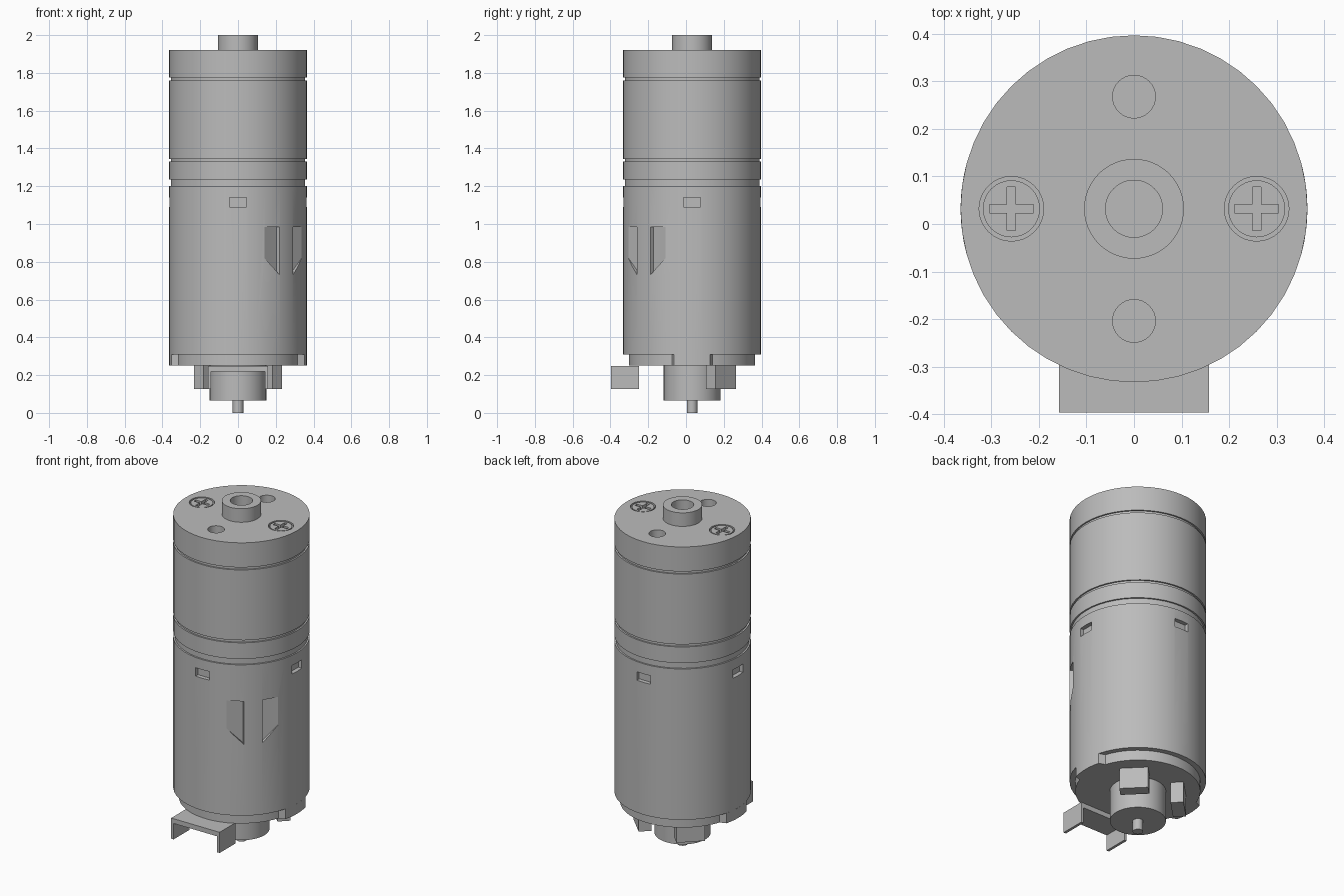
import bpy
import bmesh
from math import pi, sin, cos, radians
from mathutils import Matrix, Vector

cube = bpy.data.objects.get("Cube")
if cube:
    bpy.data.objects.remove(cube, do_unlink=True)

AXIS_Y = 0.032
R = 0.365
SEGS = 48

grey = bpy.data.materials.new("metal_grey")
grey.use_nodes = True
grey.diffuse_color = (0.5, 0.5, 0.5, 1)
grey.node_tree.nodes["Principled BSDF"].inputs["Base Color"].default_value = (0.5, 0.5, 0.5, 1)


def finish(name, bm):
    bmesh.ops.recalc_face_normals(bm, faces=bm.faces[:])
    mesh = bpy.data.meshes.new(name)
    bm.to_mesh(mesh)
    bm.free()
    mesh.materials.append(grey)
    obj = bpy.data.objects.new(name, mesh)
    bpy.context.collection.objects.link(obj)
    return obj


def lathe(name, profile, x=0, y=AXIS_Y, segs=SEGS):
    """Spin (radius, z) points about a vertical axis."""
    bm = bmesh.new()
    verts = [bm.verts.new((r, 0, z)) for r, z in profile]
    edges = [bm.edges.new(pair) for pair in zip(verts, verts[1:])]
    bmesh.ops.spin(bm, geom=verts + edges, cent=(0, 0, 0), axis=(0, 0, 1),
                   angle=2 * pi, steps=segs)
    bmesh.ops.remove_doubles(bm, verts=bm.verts[:], dist=1e-5)
    bmesh.ops.translate(bm, verts=bm.verts[:], vec=(x, y, 0))
    return finish(name, bm)


def cylinder(name, r, z0, z1, x=0, y=AXIS_Y, segs=SEGS):
    return lathe(name, [(0, z0), (r, z0), (r, z1), (0, z1)], x, y, segs)


def prism(name, points, d0, d1, matrix=Matrix()):
    """Extrude a flat outline from depth d0 to d1."""
    bm = bmesh.new()
    face = bm.faces.new([bm.verts.new((u, v, d0)) for u, v in points])
    top = bmesh.ops.extrude_face_region(bm, geom=[face])["geom"]
    bmesh.ops.translate(bm, vec=(0, 0, d1 - d0),
                        verts=[v for v in top if isinstance(v, bmesh.types.BMVert)])
    bm.transform(matrix)
    return finish(name, bm)


def box(name, size, centre, angle=0):
    bm = bmesh.new()
    bmesh.ops.create_cube(bm, size=1)
    bm.transform(Matrix.Translation(centre) @ Matrix.Rotation(angle, 4, 'Z')
                 @ Matrix.Diagonal((*size, 1)))
    return finish(name, bm)


def cut(obj, cutters):
    for c in cutters:
        c.hide_render = True
        mod = obj.modifiers.new("cut", 'BOOLEAN')
        mod.operation = 'DIFFERENCE'
        mod.solver = 'EXACT'
        mod.object = c
    bpy.context.view_layer.update()
    graph = bpy.context.evaluated_depsgraph_get()
    mesh = bpy.data.meshes.new_from_object(obj.evaluated_get(graph))
    obj.modifiers.clear()
    obj.data = mesh
    for c in cutters:
        bpy.data.objects.remove(c, do_unlink=True)


def around(angle, radius, z):
    return Vector((radius * cos(angle), AXIS_Y + radius * sin(angle), z))


# Motor can with four small slots and a pair of wedge-shaped vents
can = cylinder("motor_can", R, 0.31, 1.2)
cutters = [box("slot_cutter", (0.05, 0.09, 0.05), around(k * pi / 2, R, 1.115), k * pi / 2)
           for k in range(4)]
diagonal = radians(-45)
radial = Vector((cos(diagonal), sin(diagonal), 0))
tangent = Vector((-sin(diagonal), cos(diagonal), 0))
frame = Matrix((tangent, (0, 0, 1), radial)).transposed().to_4x4()
frame.translation = (0, AXIS_Y, 0)
for s in (-1, 1):
    outline = [(s * 0.05, 0.985), (s * 0.14, 0.985), (s * 0.14, 0.82), (s * 0.05, 0.73)]
    cutters.append(prism("vent_cutter", outline, 0.337, 0.45, frame))
cut(can, cutters)

# Gearbox with grooves and a hollow output boss
G = R - 0.009
gearbox = lathe("gearbox", [
    (0, 1.2), (G, 1.2), (G, 1.235), (R, 1.235), (R, 1.33), (G, 1.33), (G, 1.345),
    (R, 1.345), (R, 1.76), (G, 1.76), (G, 1.775), (R, 1.775), (R, 1.92),
    (0.105, 1.92), (0.105, 2.0), (0.06, 2.0), (0.06, 1.85), (0, 1.85)])
cutters = []
for s in (-1, 1):
    cutters.append(cylinder("mount_hole_cutter", 0.045, 1.82, 2.1, 0, AXIS_Y + s * 0.236, 32))
    cutters.append(cylinder("screw_recess_cutter", 0.068, 1.89, 2.1, s * 0.258, AXIS_Y, 32))
cut(gearbox, cutters)

# Cross-head screws
for side, s in (("left", 1), ("right", -1)):
    screw = cylinder("screw_" + side, 0.06, 1.885, 1.918, s * 0.258, AXIS_Y, 32)
    a, b = 0.046, 0.009
    cross = [(a, -b), (a, b), (b, b), (b, a), (-b, a), (-b, b),
             (-a, b), (-a, -b), (-b, -b), (-b, -a), (b, -a), (b, -b)]
    cut(screw, [prism("cross_cutter", cross, 1.9, 2.0,
                      Matrix.Translation((s * 0.258, AXIS_Y, 0)))])

# End cap, flush with the can at two side tabs
outline = []
for i in range(96):
    t = 2 * pi * i / 96
    r = R if abs(R * sin(t)) < 0.105 else 0.334
    outline.append((r * cos(t), r * sin(t)))
prism("end_cap", outline, 0.25, 0.31, Matrix.Translation((0, AXIS_Y, 0)))

# Rear bearing hub and shaft tip
cylinder("bearing_hub", 0.15, 0.065, 0.25)
cylinder("shaft_tip", 0.028, 0, 0.065, segs=24)

# Brush blocks on the diagonals
for side, angle in (("left", 45), ("right", 135)):
    t = radians(angle)
    box("brush_block_" + side, (0.07, 0.155, 0.125), around(t, 0.217, 0.1885), t)

# Terminal bracket with two down-turned flanges
box("terminal_plate", (0.315, 0.147, 0.028), (0, -0.3235, 0.234))
for side, s in (("left", 1), ("right", -1)):
    box("terminal_flange_" + side, (0.016, 0.147, 0.122), (s * 0.15, -0.3235, 0.187))

# Smooth round surfaces, sharp edges kept
bpy.ops.object.select_all(action='DESELECT')
for obj in bpy.context.collection.objects:
    if obj.type == 'MESH' and grey.name in obj.data.materials:
        obj.select_set(True)
        bpy.context.view_layer.objects.active = obj
bpy.ops.object.shade_smooth_by_angle(angle=radians(30))
